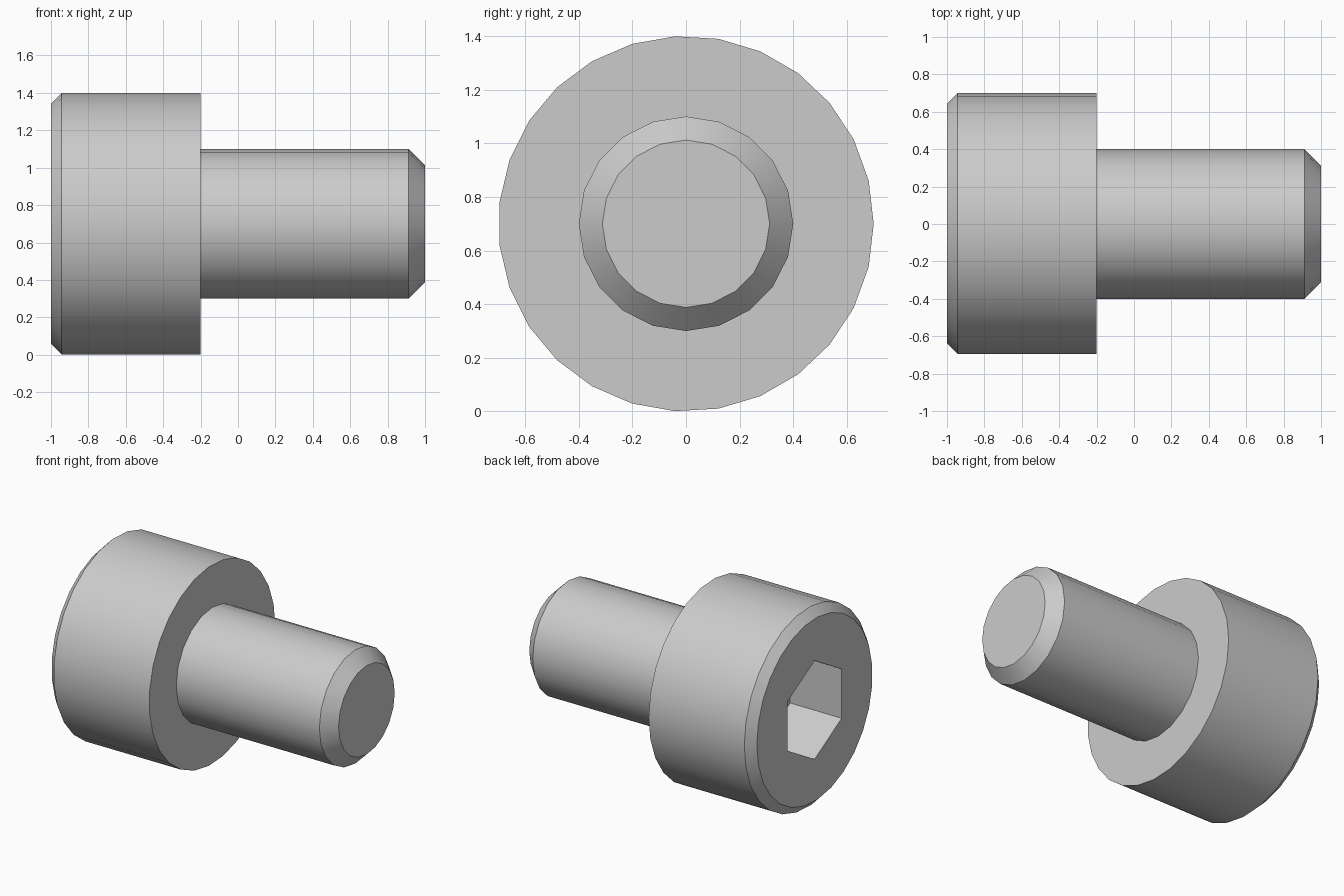
import bpy, bmesh
from math import cos, sin, tau, radians

if "Cube" in bpy.data.objects:
    bpy.data.objects.remove(bpy.data.objects["Cube"])

AXIS_Z = 0.7


def lathe(name, profile, sides, phase=0.0):
    """Closed solid around the x axis from (x, radius) pairs."""
    bm = bmesh.new()
    rings = []
    for x, r in profile:
        angles = [phase + tau * i / sides for i in range(sides)]
        rings.append([bm.verts.new((x, r * cos(a), AXIS_Z + r * sin(a))) for a in angles])
    for a, b in zip(rings, rings[1:]):
        for i in range(sides):
            j = (i + 1) % sides
            bm.faces.new((a[i], a[j], b[j], b[i]))
    bm.faces.new(rings[0])
    bm.faces.new(rings[-1])
    bmesh.ops.recalc_face_normals(bm, faces=bm.faces)
    mesh = bpy.data.meshes.new(name)
    bm.to_mesh(mesh)
    bm.free()
    obj = bpy.data.objects.new(name, mesh)
    bpy.context.collection.objects.link(obj)
    return obj


def combine(target, other, operation):
    """Apply a boolean and discard the helper."""
    mod = target.modifiers.new(operation.title(), 'BOOLEAN')
    mod.operation = operation
    mod.solver = 'EXACT'
    mod.object = other
    bpy.context.view_layer.objects.active = target
    bpy.ops.object.modifier_apply(modifier=mod.name)
    bpy.data.objects.remove(other)


# Chamfered head
bolt = lathe("socket_head_bolt", [(-1, 0.642), (-0.943, 0.7), (-0.2, 0.7)], 27)

# Shank with chamfered tip, rooted inside the head
shank = lathe("shank", [(-0.35, 0.4), (0.912, 0.4), (1, 0.312)], 20)
combine(bolt, shank, 'UNION')

# Hexagonal socket, corners up and down
socket = lathe("socket_cutter", [(-1.1, 0.346), (-0.6, 0.346)], 6, tau / 4)
combine(bolt, socket, 'DIFFERENCE')

# Smooth round walls, sharp edges
bpy.ops.object.select_all(action='DESELECT')
bolt.select_set(True)
bpy.context.view_layer.objects.active = bolt
bpy.ops.object.shade_smooth_by_angle(angle=radians(30))
